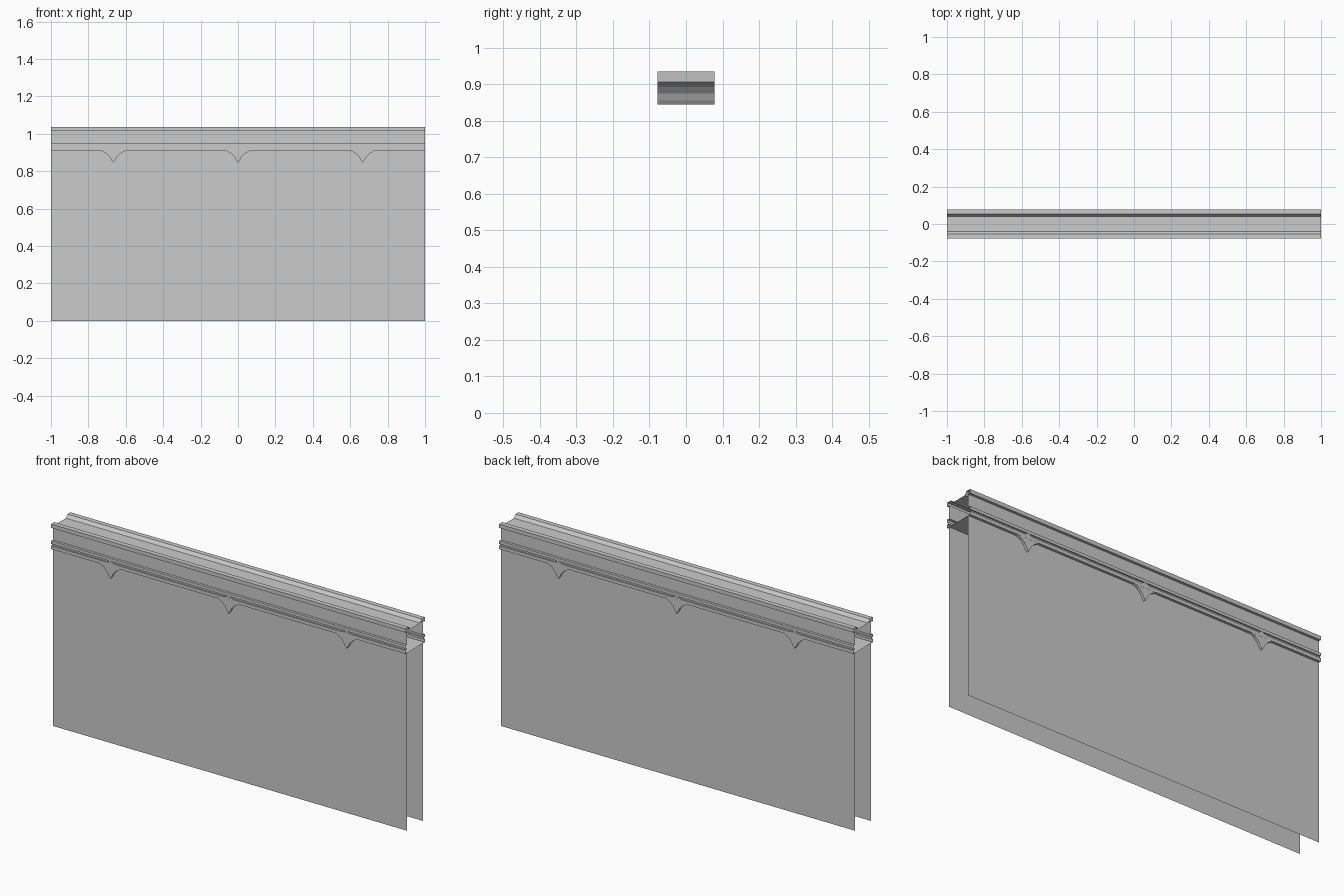
import bpy, math

if "Cube" in bpy.data.objects:
    bpy.data.objects.remove(bpy.data.objects["Cube"])


def mesh_object(name, verts, faces):
    mesh = bpy.data.meshes.new(name)
    mesh.from_pydata(verts, [], faces)
    mesh.update()
    obj = bpy.data.objects.new(name, mesh)
    bpy.context.collection.objects.link(obj)
    return obj


def extrude_x(name, profile, x0, x1, closed):
    """Sweep a (y, z) profile along x, leaving the ends open."""
    n = len(profile)
    verts = [(x, y, z) for x in (x0, x1) for y, z in profile]
    faces = [(i, (i + 1) % n, n + (i + 1) % n, n + i)
             for i in range(n if closed else n - 1)]
    return mesh_object(name, verts, faces)


# Moulded coping: hollow trim with a trough on top and a flat floor below
half = [(0.041, 1.019), (0.053, 1.035), (0.078, 1.035), (0.078, 1.015),
        (0.065, 1.015), (0.065, 0.949), (0.078, 0.949), (0.078, 0.934),
        (0.071, 0.934), (0.071, 0.924), (0.078, 0.924), (0.078, 0.907)]
coping = half + [(-y, z) for y, z in reversed(half)]
extrude_x("coping_trim", coping, -1, 1, True)

# Two thin wall sheets
for name, s in (("front_wall", -1), ("back_wall", 1)):
    pts = [(s * 0.065, 0.907), (s * 0.065, 0.0)]
    if s > 0:
        pts.reverse()
    extrude_x(name, pts, -1, 1, False)

# Pointed corbels running through the wall under the coping
side = [(0.06, 0.907), (0.035, 0.893), (0.018, 0.875), (0.008, 0.856)]
outline = [(0, 0.935)] + [(-x, z) for x, z in side] + [(0, 0.845)] + side[::-1]
n = len(outline)
for k in range(3):
    cx = (k - 1) * 2 / 3
    verts = [(cx + x, y, z) for y in (-0.0775, 0.0775) for x, z in outline]
    faces = [(i, n + i, n + (i + 1) % n, (i + 1) % n) for i in range(n)]
    faces += [tuple(range(n)), tuple(range(2 * n - 1, n - 1, -1))]
    mesh_object(f"corbel_{k + 1}", verts, faces)
